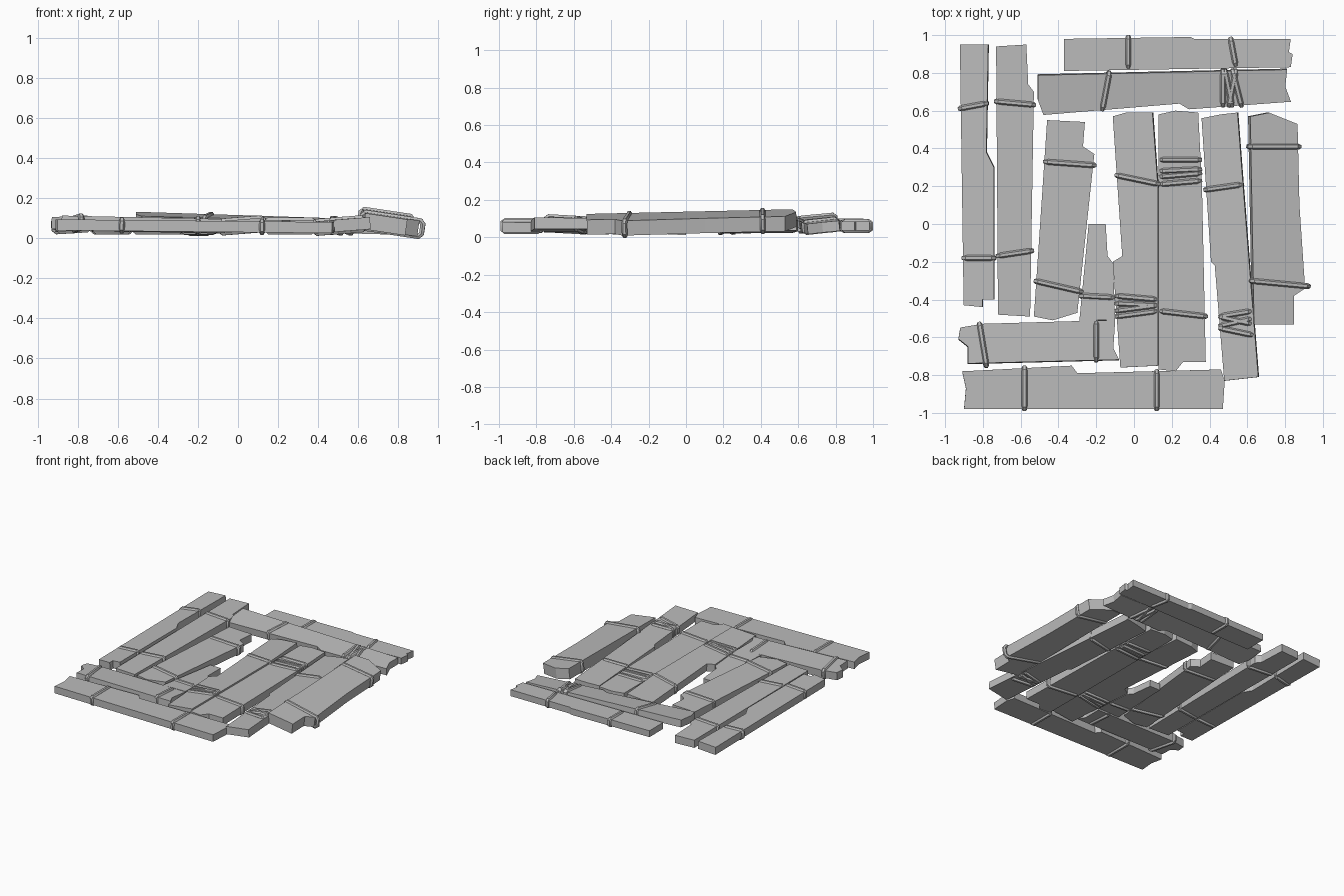
import bpy
import bmesh
from mathutils import Vector

if "Cube" in bpy.data.objects:
    bpy.data.objects.remove(bpy.data.objects["Cube"], do_unlink=True)

ROPE_RADIUS = 0.015


def make_material(name, colour):
    mat = bpy.data.materials.new(name)
    mat.use_nodes = True
    mat.diffuse_color = colour
    mat.node_tree.nodes["Principled BSDF"].inputs["Base Color"].default_value = colour
    return mat


grey = make_material("weathered grey", (0.5, 0.5, 0.5, 1))


def add_rope(name, start, end, surface, normal, thickness):
    """Closed rope loop hugging the plank's cross-section from start to end."""
    start, end = Vector(start), Vector(end)
    across = (end - start).normalized()
    inset, drop = across * ROPE_RADIUS, 0.6
    start, end = start + inset * 0.7, end - inset * 0.7
    half = thickness / 2
    loop = [(start + inset, half), (end - inset, half),
            (end, half * drop), (end, -half * drop),
            (end - inset, -half), (start + inset, -half),
            (start, -half * drop), (start, half * drop)]
    curve = bpy.data.curves.new(name, "CURVE")
    curve.dimensions = "3D"
    curve.bevel_depth = ROPE_RADIUS
    curve.bevel_resolution = 1
    spline = curve.splines.new("POLY")
    spline.use_cyclic_u = True
    spline.points.add(len(loop) - 1)
    for point, (flat, height) in zip(spline.points, loop):
        point.co = (*(surface(flat) + normal * height), 1)
    obj = bpy.data.objects.new(name, curve)
    bpy.context.collection.objects.link(obj)
    curve.materials.append(grey)
    bpy.ops.object.select_all(action="DESELECT")
    obj.select_set(True)
    bpy.context.view_layer.objects.active = obj
    bpy.ops.object.convert(target="MESH")
    bpy.ops.object.shade_smooth_by_angle()


def add_plank(name, outline, ropes, height=0.062, thickness=0.06, tilt=(0, 0)):
    """Broken-ended board: a tilted, extruded outline with its rope bindings."""
    points = [Vector(p) for p in outline]
    centre = sum(points, Vector((0, 0))) / len(points)
    slope = Vector(tilt)
    normal = Vector((-slope.x, -slope.y, 1)).normalized()

    def surface(p):
        return Vector((p.x, p.y, height + slope.dot(p - centre)))

    bm = bmesh.new()
    lower = [bm.verts.new(surface(p) - normal * thickness / 2) for p in points]
    face = bm.faces.new(lower)
    extruded = bmesh.ops.extrude_face_region(bm, geom=[face], use_keep_orig=True)
    upper = [v for v in extruded["geom"] if isinstance(v, bmesh.types.BMVert)]
    bmesh.ops.translate(bm, vec=normal * thickness, verts=upper)
    bmesh.ops.recalc_face_normals(bm, faces=bm.faces)
    mesh = bpy.data.meshes.new(name)
    bm.to_mesh(mesh)
    bm.free()
    mesh.materials.append(grey)
    bpy.context.collection.objects.link(bpy.data.objects.new(name, mesh))
    for number, (start, end) in enumerate(ropes, 1):
        add_rope(f"{name}_rope_{number}", start, end, surface, normal, thickness)


# Two long boards on the -x side
add_plank("right_outer_board",
          [(-.92, .95), (-.77, .95), (-.78, .38), (-.74, .3), (-.74, -.4),
           (-.8, -.4), (-.8, -.44), (-.9, -.43)],
          [((-.93, .61), (-.77, .64)), ((-.91, -.18), (-.73, -.18))],
          height=.068, tilt=(.06, 0))
add_plank("right_inner_board",
          [(-.73, .94), (-.57, .95), (-.56, .74), (-.53, .7), (-.55, -.49), (-.72, -.48)],
          [((-.74, .65), (-.52, .63)), ((-.73, -.17), (-.53, -.14))])

# Two crosswise boards at the back
add_plank("back_outer_board",
          [(-.37, .98), (.3, .99), (.32, .98), (.83, .98), (.82, .91),
           (.84, .9), (.83, .83), (-.37, .81)],
          [((-.03, 1), (-.03, .82)), ((.51, .99), (.54, .83))],
          height=.06, thickness=.05)
add_plank("back_inner_board",
          [(-.51, .79), (.81, .82), (.8, .73), (.83, .65), (.29, .61),
           (.24, .64), (-.48, .58), (-.51, .66)],
          [((-.13, .81), (-.17, .6)), ((.47, .82), (.47, .62)),
           ((.48, .82), (.52, .62)), ((.54, .82), (.5, .62)), ((.52, .82), (.57, .62))],
          height=.07, thickness=.055, tilt=(-.035, .1))

# Lengthwise boards in the middle
add_plank("slanted_board",
          [(-.46, .55), (-.26, .54), (-.27, .41), (-.21, .37), (-.3, -.47),
           (-.43, -.51), (-.53, -.49)],
          [((-.48, .33), (-.2, .31)), ((-.53, -.3), (-.27, -.36))])
add_plank("short_board",
          [(-.24, 0), (-.15, 0), (-.14, -.17), (-.11, -.21), (-.1, -.51),
           (-.19, -.51), (-.29, -.52)],
          [((-.29, -.38), (-.1, -.39))],
          height=.05, thickness=.05, tilt=(0, -.05))
add_plank("centre_right_board",
          [(-.11, .57), (-.04, .59), (.1, .59), (.13, .18), (.13, -.75),
           (-.07, -.76), (-.11, -.2), (-.06, -.17)],
          [((-.1, .26), (.14, .21)), ((-.1, -.38), (.13, -.4)),
           ((-.1, -.42), (.13, -.43)), ((-.1, -.46), (.13, -.43)),
           ((-.1, -.49), (.13, -.46))],
          tilt=(.08, 0))
add_plank("centre_left_board",
          [(.13, .58), (.22, .6), (.34, .59), (.36, .2), (.38, -.73),
           (.26, -.73), (.22, -.78), (.13, -.77)],
          [((.13, .34), (.36, .34)), ((.13, .28), (.36, .29)), ((.13, .25), (.36, .27)),
           ((.13, .21), (.36, .23)), ((.13, -.46), (.39, -.49))])

# Two boards on the +x side
add_plank("left_inner_board",
          [(.36, .56), (.46, .58), (.55, .59), (.58, .2), (.66, -.81),
           (.48, -.83), (.43, -.22), (.41, -.2)],
          [((.37, .18), (.58, .21)), ((.45, -.49), (.63, -.46)),
           ((.45, -.49), (.63, -.53)), ((.45, -.54), (.63, -.5)), ((.45, -.55), (.64, -.59))],
          tilt=(.08, 0))
add_plank("left_outer_board",
          [(.61, .57), (.71, .59), (.86, .53), (.87, .1), (.9, -.34),
           (.84, -.38), (.84, -.53), (.63, -.53)],
          [((.6, .41), (.88, .41)), ((.61, -.3), (.93, -.33))],
          height=.073, thickness=.08, tilt=(-.15, .02))

# Two crosswise boards at the front
add_plank("front_inner_board",
          [(-.92, -.55), (-.8, -.53), (-.1, -.51), (-.11, -.66), (-.08, -.72),
           (-.88, -.74), (-.88, -.65), (-.93, -.61)],
          [((-.82, -.52), (-.78, -.76)), ((-.2, -.51), (-.2, -.73))],
          height=.07, tilt=(-.02, -.06))
add_plank("front_outer_board",
          [(-.91, -.78), (-.33, -.75), (-.3, -.79), (.46, -.77), (.48, -.83),
           (.47, -.98), (-.9, -.98), (-.89, -.87)],
          [((-.58, -.75), (-.58, -.99)), ((.12, -.77), (.12, -.99))],
          height=.06, thickness=.055, tilt=(-.01, 0))
